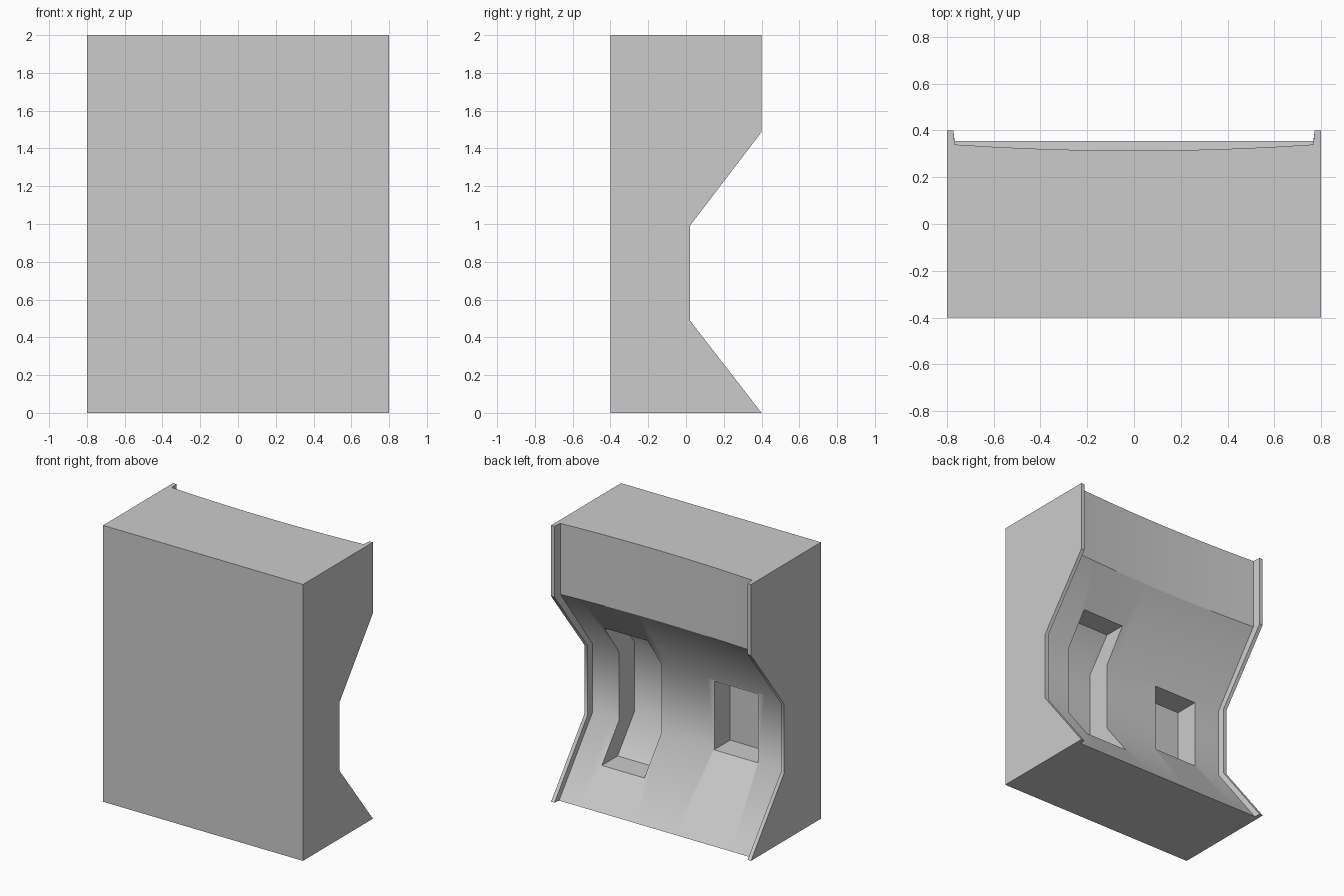
import bpy, bmesh, math

if "Cube" in bpy.data.objects:
    bpy.data.objects.remove(bpy.data.objects["Cube"])


def loft(name, sections):
    """Closed mesh through sections of equal point count, capped at both ends."""
    bm = bmesh.new()
    rings = [[bm.verts.new(p) for p in s] for s in sections]
    n = len(rings[0])
    for a, b in zip(rings, rings[1:]):
        for i in range(n):
            j = (i + 1) % n
            bm.faces.new((a[i], a[j], b[j], b[i]))
    bm.faces.new(rings[0])
    bm.faces.new(rings[-1])
    bmesh.ops.recalc_face_normals(bm, faces=bm.faces)
    mesh = bpy.data.meshes.new(name)
    bm.to_mesh(mesh)
    bm.free()
    obj = bpy.data.objects.new(name, mesh)
    bpy.context.collection.objects.link(obj)
    return obj


def section(x, recess=0.0, bow=0.0):
    """Side profile at x; recess sinks the back, bow deepens its upper part."""
    r, u = recess, recess + bow
    yz = [(-0.4, 0), (0.4 - r, 0), (0.02 - r, 0.49), (0.02 - r, 0.99),
          (0.4 - u, CREASE), (0.4 - u, 2), (-0.4, 2)]
    return [(x, y, z) for y, z in yz]


CREASE, LIP, INNER, RECESS = 1.487, 0.773, 0.767, 0.045

# Body: raised lips at both sides, recessed and slightly bowed back between them
sections = [section(-0.8), section(-LIP)]
STEPS = 10
for k in range(STEPS + 1):
    t = -1 + 2 * k / STEPS
    sections.append(section(t * INNER, RECESS, 0.015 + 0.026 * (1 - t * t)))
sections += [section(LIP), section(0.8)]
body = loft("body", sections)

# Pocket cutters: a tall bent slot and a short straight one
D = 0.18
SLOPE = 0.38 / 0.49
floor_y = 0.02 - RECESS - D
tall = [(0.7, 0.24), (floor_y + SLOPE * 0.25, 0.24), (floor_y, 0.49),
        (floor_y, 0.99), (floor_y + SLOPE * 0.23, 1.22), (0.7, 1.22)]
short = [(0.7, 0.485), (floor_y, 0.485), (floor_y, 0.98), (0.7, 0.98)]
cutters = [
    loft("tall_slot_cutter", [[(x, y, z) for y, z in tall] for x in (0.215, 0.555)]),
    loft("short_slot_cutter", [[(x, y, z) for y, z in short] for x in (-0.56, -0.21)]),
]

bpy.context.view_layer.objects.active = body
body.select_set(True)
for c in cutters:
    c.hide_render = True
    m = body.modifiers.new("slot", 'BOOLEAN')
    m.operation = 'DIFFERENCE'
    m.solver = 'EXACT'
    m.object = c
    bpy.ops.object.modifier_apply(modifier=m.name)
for c in cutters:
    bpy.data.objects.remove(c)

# Smooth across the waist bends, crisp at the upper crease
bpy.ops.object.select_all(action='DESELECT')
body.select_set(True)
bpy.context.view_layer.objects.active = body
bpy.ops.object.shade_smooth_by_angle(angle=math.radians(42))
verts = body.data.vertices
for e in body.data.edges:
    if all(abs(verts[i].co.z - CREASE) < 1e-3 for i in e.vertices):
        e.use_edge_sharp = True
